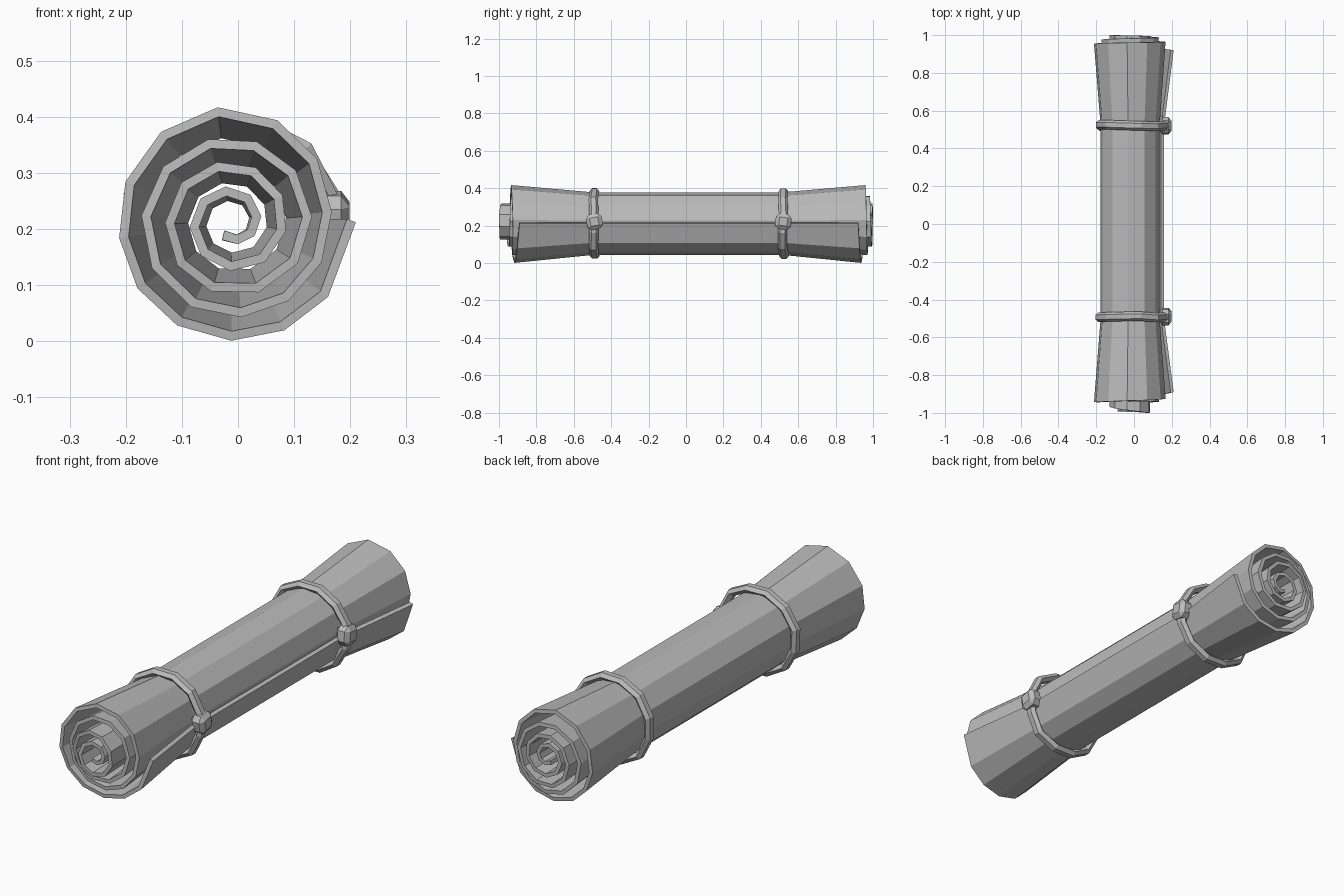
import bpy, bmesh, random
from math import pi, cos, sin, radians
from mathutils import Vector, Matrix

random.seed(4)
if "Cube" in bpy.data.objects:
    bpy.data.objects.remove(bpy.data.objects["Cube"])

CENTRE = Vector((-0.01, 0, 0.212))

grey = bpy.data.materials.new("plain_grey")
grey.use_nodes = True
colour = (0.5, 0.5, 0.5, 1)
grey.diffuse_color = colour
grey.node_tree.nodes["Principled BSDF"].inputs["Base Color"].default_value = colour


def make_object(name, bm):
    mesh = bpy.data.meshes.new(name)
    bm.to_mesh(mesh)
    bm.free()
    mesh.materials.append(grey)
    obj = bpy.data.objects.new(name, mesh)
    bpy.context.collection.objects.link(obj)
    return obj


def lerp(points, t):
    for (a, u), (b, v) in zip(points, points[1:]):
        if t <= b:
            return u + (v - u) * (t - a) / (b - a)
    return points[-1][1]


# Spiral radius and end positions, by number of turns from the outer edge
END_RADIUS = [(0, 0.22), (0.25, 0.211), (0.5, 0.203), (0.75, 0.207), (1, 0.176),
              (1.5, 0.163), (2.5, 0.12), (3.5, 0.076), (4.3, 0.036)]
MID_RADIUS = [(0, 0.169), (0.75, 0.168), (1, 0.145), (4.3, 0.037)]
FRONT_Y = [(0, -0.89), (0.5, -0.945), (1, -0.925), (2.2, -0.945), (2.9, -1), (4.3, -0.98)]
BACK_Y = [(0, 0.92), (0.5, 0.955), (1, 0.965), (2.5, 1), (4.3, 0.98)]

# Rolled sheet: a flared spiral surface with thickness
turns, step = [0], 38
while turns[-1] < 4.25:
    turns.append(turns[-1] + step / 360)
    step = 27 + 4.2 * turns[-1] + random.uniform(-2, 2)

bm = bmesh.new()
rows = []
for t in turns:
    a = -2 * pi * t
    ray = Vector((cos(a), 0, sin(a)))
    end, mid = lerp(END_RADIUS, t), lerp(MID_RADIUS, t)
    stations = [(lerp(FRONT_Y, t), end), (-0.5, mid), (0.52, mid), (lerp(BACK_Y, t), end)]
    rows.append([bm.verts.new(CENTRE + ray * r + Vector((0, y, 0))) for y, r in stations])
for p, q in zip(rows, rows[1:]):
    for j in range(3):
        bm.faces.new((p[j], q[j], q[j + 1], p[j + 1]))
sheet = make_object("rolled_sheet", bm)
thick = sheet.modifiers.new("thickness", "SOLIDIFY")
thick.thickness = 0.017
thick.offset = -1


# Tie: a faceted loop of cord around the roll
def tie_loop(name, y, sides=12, section=6):
    bm = bmesh.new()
    rings = []
    for i in range(sides):
        a = 2 * pi * (i + 0.5) / sides
        r = 0.181 + random.uniform(-0.004, 0.004)
        dy = random.uniform(-0.006, 0.006)
        ring = []
        for k in range(section):
            b = 2 * pi * k / section + pi / 6
            rr = r + 0.018 * cos(b)
            ring.append(bm.verts.new(CENTRE + Vector((rr * cos(a), y + dy + 0.025 * sin(b), rr * sin(a)))))
        rings.append(ring)
    for i in range(sides):
        p, q = rings[i], rings[(i + 1) % sides]
        for k in range(section):
            n = (k + 1) % section
            bm.faces.new((p[k], p[n], q[n], q[k]))
    bmesh.ops.recalc_face_normals(bm, faces=bm.faces)
    return make_object(name, bm)


# Knot: a chunky bevelled lump on the left side of the roll
def knot(name, y, tilt):
    bm = bmesh.new()
    bmesh.ops.create_cube(bm, size=1)
    bmesh.ops.bevel(bm, geom=bm.edges[:], offset=0.24, segments=1, affect="EDGES")
    place = (Matrix.Translation((0.167, y, 0.222)) @ Matrix.Rotation(radians(tilt), 4, "X")
             @ Matrix.Diagonal((0.064, 0.085, 0.085, 1)))
    bmesh.ops.transform(bm, matrix=place, verts=bm.verts)
    return make_object(name, bm)


for side, y, tilt in (("front", -0.49, 12), ("back", 0.52, -8)):
    tie_loop(side + "_tie", y)
    knot(side + "_knot", y, tilt)
